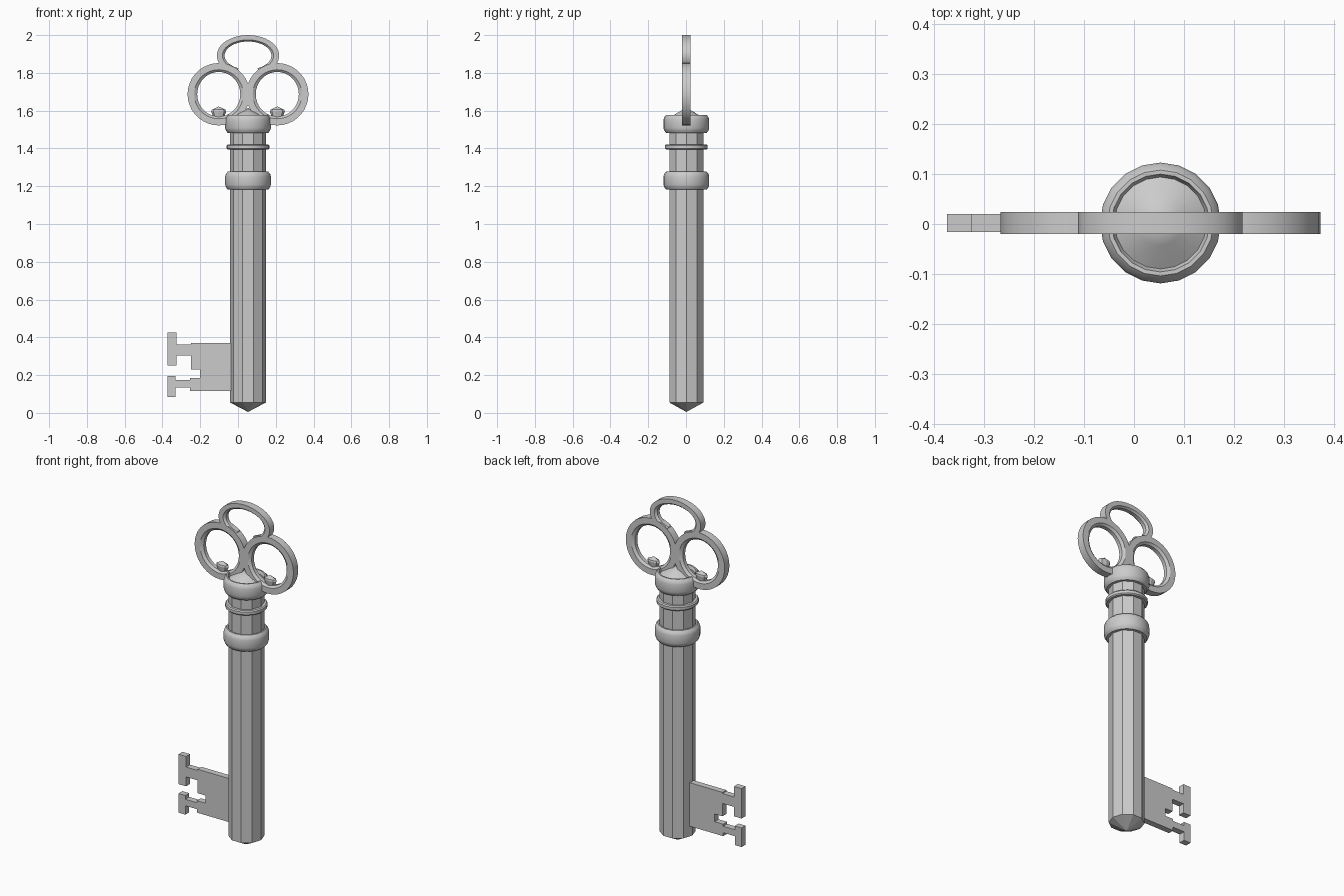
import bpy, math

if "Cube" in bpy.data.objects:
    bpy.data.objects.remove(bpy.data.objects["Cube"])

CX, CY = 0.053, 0.002   # axis of the shaft


def make(name, verts, faces, smooth=None):
    me = bpy.data.meshes.new(name)
    me.from_pydata(verts, [], faces)
    ob = bpy.data.objects.new(name, me)
    bpy.context.collection.objects.link(ob)
    bpy.ops.object.select_all(action='DESELECT')
    ob.select_set(True)
    bpy.context.view_layer.objects.active = ob
    bpy.ops.object.mode_set(mode='EDIT')
    bpy.ops.mesh.select_all(action='SELECT')
    bpy.ops.mesh.remove_doubles(threshold=0.0001)
    bpy.ops.mesh.normals_make_consistent(inside=False)
    bpy.ops.object.mode_set(mode='OBJECT')
    if smooth:
        bpy.ops.object.shade_smooth_by_angle(angle=math.radians(smooth))
    return ob


def lathe(name, profile, sides, x=CX, squash=1.0, closed=False, smooth=None):
    n = len(profile)
    verts = [(x + r * math.cos(2 * math.pi * i / sides),
              CY + squash * r * math.sin(2 * math.pi * i / sides), z)
             for i in range(sides) for r, z in profile]
    faces = [(i * n + j, i * n + (j + 1) % n,
              (i + 1) % sides * n + (j + 1) % n, (i + 1) % sides * n + j)
             for i in range(sides) for j in range(n if closed else n - 1)]
    return make(name, verts, faces, smooth)


def bow_ring(name, x, z, section, a0=0, a1=360, segs=36):
    """Sweep a section of (x radius, z radius, y) points round an upright ellipse."""
    full, n, verts = a1 - a0 == 360, len(section), []
    rows = segs if full else segs + 1
    for i in range(rows):
        a = math.radians(a0 + (a1 - a0) * i / segs)
        verts += [(x + rx * math.cos(a), CY + y, z + rz * math.sin(a)) for rx, rz, y in section]
    faces = [(i * n + j, i * n + (j + 1) % n,
              (i + 1) % rows * n + (j + 1) % n, (i + 1) % rows * n + j)
             for i in range(segs) for j in range(n)]
    if not full:
        faces += [tuple(range(n)), tuple(range((rows - 1) * n, rows * n))]
    return make(name, verts, faces, 30)


# Faceted shaft with pointed ends
lathe("shaft", [(0, 0.005), (0.095, 0.055), (0.095, 1.54), (0, 1.54)], 10)
lathe("shaft_cap", [(0, 1.53), (0.092, 1.53), (0.092, 1.56), (0.045, 1.59), (0, 1.615)], 20, smooth=30)


# Collars and thin ring round the neck
def collar(name, z0, z1):
    lathe(name, [(0.085, z0), (0.108, z0), (0.117, z0 + 0.012), (0.121, z0 + 0.025),
                 (0.121, z1 - 0.025), (0.117, z1 - 0.012), (0.106, z1), (0.098, z1),
                 (0.09, z1 - 0.025), (0.085, z1 - 0.03)], 20, closed=True, smooth=30)


collar("lower_collar", 1.183, 1.278)
collar("upper_collar", 1.483, 1.578)
lathe("neck_ring", [(0.085, 1.394), (0.107, 1.394), (0.113, 1.4), (0.113, 1.416),
                    (0.107, 1.422), (0.085, 1.422)], 20, closed=True, smooth=30)

# Bow: two round side rings with a small pointed bead in each, and an oval arch on top
H = 0.022
side_section = [(0.165, 0.165, -H), (0.165, 0.165, H), (0.13, 0.13, H),
                (0.114, 0.118, 0.011), (0.114, 0.118, -0.011), (0.13, 0.13, -H)]
top_section = [(0.165, 0.108, -H), (0.165, 0.108, H), (0.136, 0.083, H),
               (0.124, 0.074, 0.011), (0.124, 0.074, -0.011), (0.136, 0.083, -H)]
for side, s in (("left", -1), ("right", 1)):
    bow_ring(side + "_bow_ring", CX + s * 0.155, 1.687, side_section)
    lathe(side + "_bead", [(0, 1.545), (0.024, 1.555), (0.04, 1.595), (0.036, 1.605), (0, 1.622)],
          8, x=CX + s * 0.155, squash=0.5)
bow_ring("top_bow_arch", CX, 1.892, top_section, -66, 246)

# Bit: flat plate with two T-shaped teeth
outline = [(0.0, 0.37), (-0.25, 0.37), (-0.25, 0.363), (-0.325, 0.363), (-0.325, 0.425),
           (-0.374, 0.425), (-0.374, 0.25), (-0.325, 0.25), (-0.325, 0.305), (-0.25, 0.305),
           (-0.25, 0.23), (-0.2, 0.23), (-0.2, 0.185), (-0.255, 0.185), (-0.255, 0.173),
           (-0.33, 0.173), (-0.33, 0.195), (-0.374, 0.195), (-0.374, 0.083), (-0.33, 0.083),
           (-0.33, 0.135), (-0.255, 0.135), (-0.255, 0.115), (0.0, 0.115)]
n = len(outline)
verts = [(x, CY + y, z) for y in (-0.018, 0.018) for x, z in outline]
faces = [tuple(range(n)), tuple(range(n, 2 * n))]
faces += [(i, (i + 1) % n, (i + 1) % n + n, i + n) for i in range(n)]
make("bit", verts, faces)
